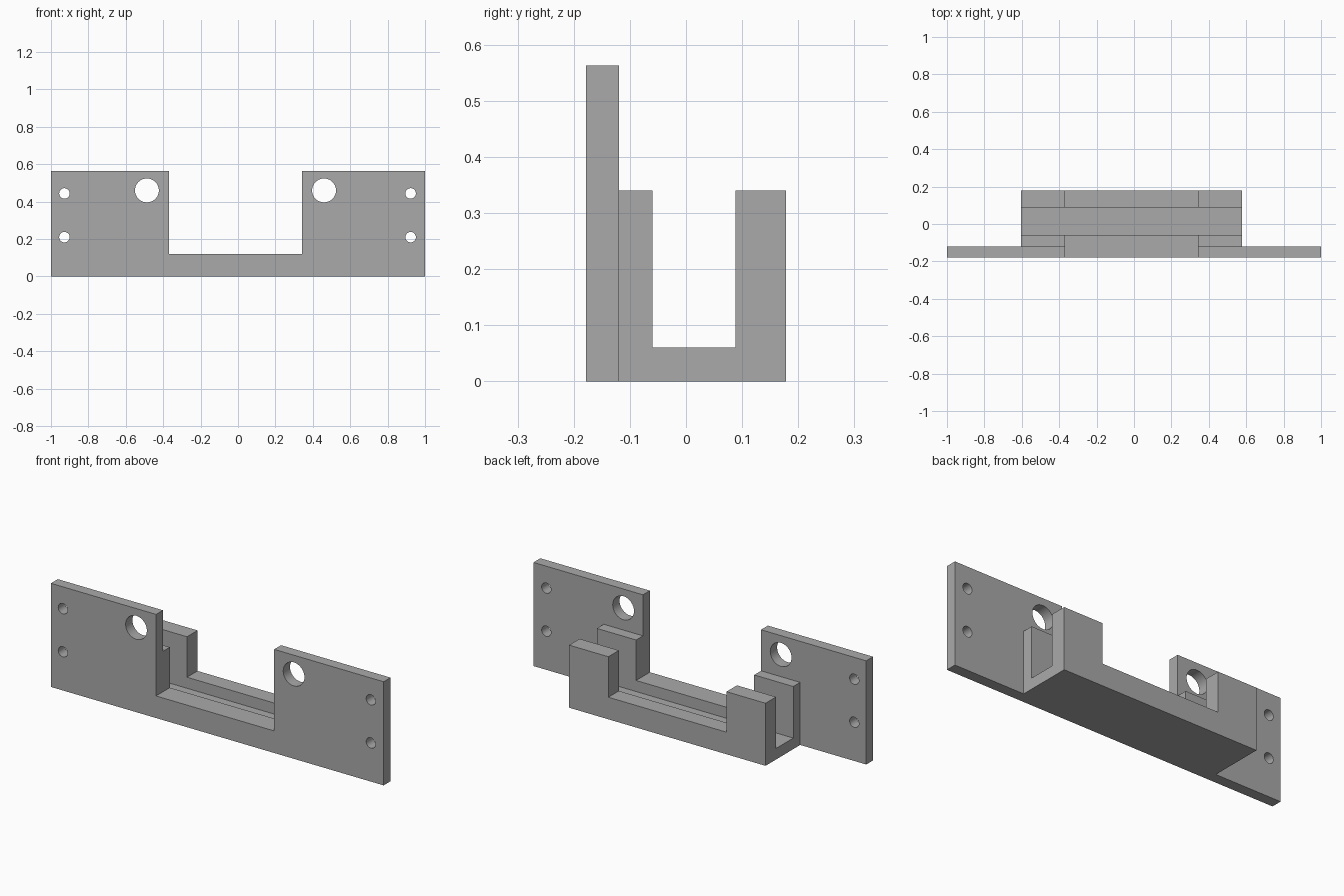
import bpy
import bmesh
import math
from mathutils import Vector

cube = bpy.data.objects.get("Cube")
if cube:
    bpy.data.objects.remove(cube, do_unlink=True)

grey = bpy.data.materials.new("plain grey")
grey.use_nodes = True
colour = (0.4, 0.4, 0.4, 1)
grey.diffuse_color = colour
grey.node_tree.nodes["Principled BSDF"].inputs["Base Color"].default_value = colour


def prism(name, outline, direction):
    """Extrude a closed outline along a direction into a solid."""
    bm = bmesh.new()
    face = bm.faces.new([bm.verts.new(p) for p in outline])
    side = bmesh.ops.extrude_face_region(bm, geom=[face])["geom"]
    moved = [v for v in side if isinstance(v, bmesh.types.BMVert)]
    bmesh.ops.translate(bm, verts=moved, vec=Vector(direction))
    bmesh.ops.recalc_face_normals(bm, faces=bm.faces)
    mesh = bpy.data.meshes.new(name)
    bm.to_mesh(mesh)
    bm.free()
    mesh.materials.append(grey)
    obj = bpy.data.objects.new(name, mesh)
    bpy.context.collection.objects.link(obj)
    return obj


def combine(target, tool, operation):
    """Apply a boolean and discard the tool."""
    bpy.context.view_layer.objects.active = target
    mod = target.modifiers.new("boolean", "BOOLEAN")
    mod.operation = operation
    mod.solver = "EXACT"
    mod.object = tool
    bpy.ops.object.modifier_apply(modifier=mod.name)
    bpy.data.objects.remove(tool, do_unlink=True)


front, plate_back, back = -0.178, -0.119, 0.178
plate_top, wall_top, floor_top = 0.563, 0.34, 0.06
notch_left, notch_right, notch_floor = -0.368, 0.342, 0.12

# Mounting plate with its central notch
plate_outline = [(-1, 0), (1, 0), (1, plate_top), (notch_right, plate_top),
                 (notch_right, notch_floor), (notch_left, notch_floor),
                 (notch_left, plate_top), (-1, plate_top)]
bracket = prism("mounting_bracket", [(x, front, z) for x, z in plate_outline],
                (0, plate_back - front, 0))

# U-shaped channel behind the plate, sunk slightly into it
sunk = plate_back - 0.03
channel_outline = [(sunk, 0), (back, 0), (back, wall_top), (0.088, wall_top),
                   (0.088, floor_top), (-0.06, floor_top),
                   (-0.06, wall_top), (sunk, wall_top)]
channel = prism("channel", [(-0.603, y, z) for y, z in channel_outline],
                (1.181, 0, 0))

# Notch through both channel walls
notch = prism("notch_cutter",
              [(notch_left, -1, notch_floor), (notch_right, -1, notch_floor),
               (notch_right, -1, 1), (notch_left, -1, 1)], (0, 2, 0))
combine(channel, notch, "DIFFERENCE")
combine(bracket, channel, "UNION")

# Large cable holes and small screw holes
holes = [(-0.487, 0.46, 0.064), (0.46, 0.46, 0.064)]
holes += [(x, z, 0.028) for x in (-0.928, 0.923) for z in (0.21, 0.444)]
for x, z, radius in holes:
    angles = [math.tau * i / 32 for i in range(32)]
    ring = [(x + radius * math.cos(a), -0.3, z + radius * math.sin(a)) for a in angles]
    combine(bracket, prism("hole_cutter", ring, (0, 0.6, 0)), "DIFFERENCE")

# Smooth hole walls, sharp edges elsewhere
bpy.ops.object.select_all(action="DESELECT")
bracket.select_set(True)
bpy.context.view_layer.objects.active = bracket
bpy.ops.object.shade_smooth_by_angle(angle=math.radians(30))
